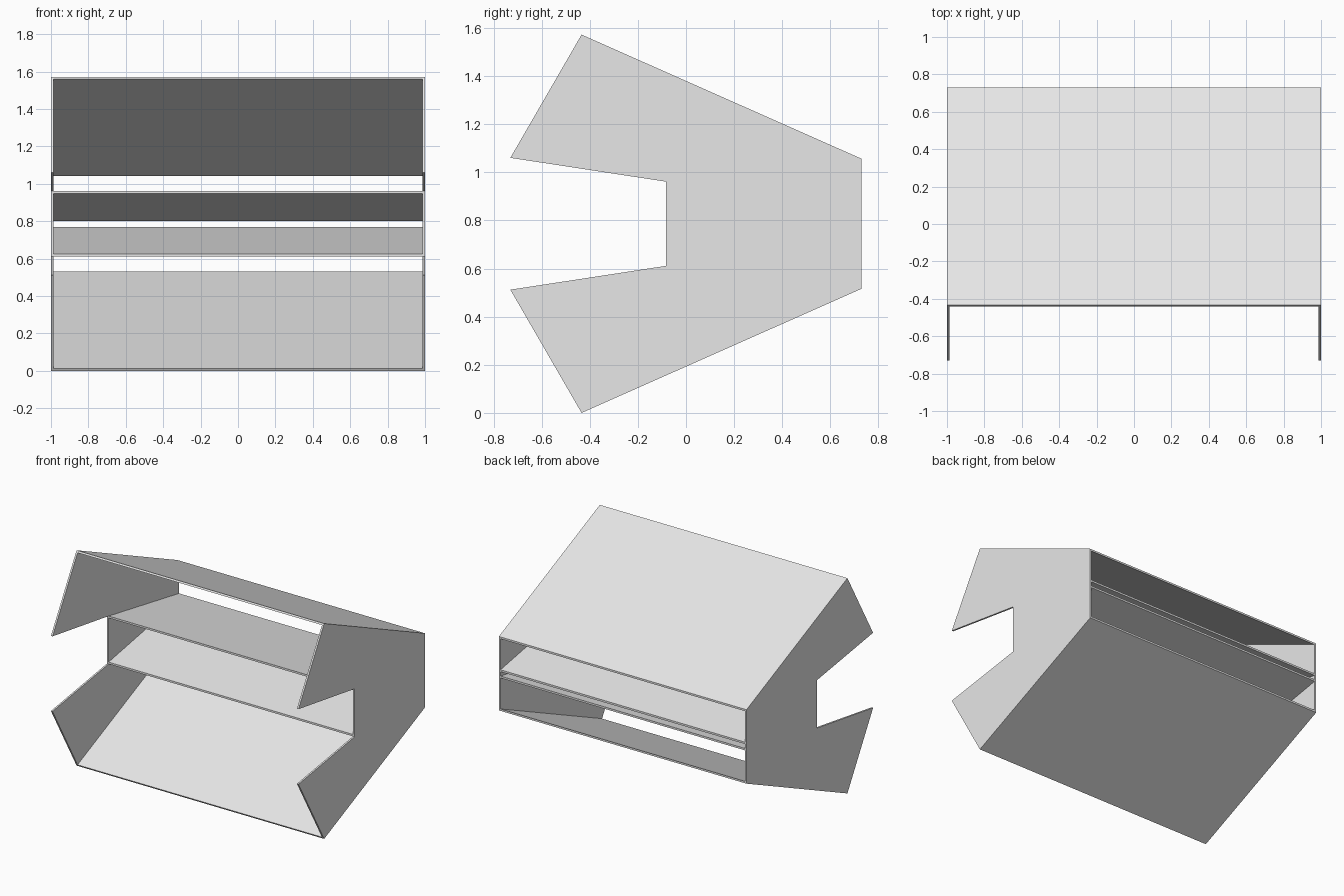
import bpy
import bmesh

HEIGHT = 1.572      # overall height
HALF = 1.0          # half of the overall width
WALL = 0.013        # board thickness

if "Cube" in bpy.data.objects:
    bpy.data.objects.remove(bpy.data.objects["Cube"], do_unlink=True)

# One plain grey for every board
grey = bpy.data.materials.new("light_grey")
grey.use_nodes = True
colour = (0.8, 0.8, 0.8, 1)
grey.diffuse_color = colour
grey.node_tree.nodes["Principled BSDF"].inputs["Base Color"].default_value = colour


def board(name, profile, x0, x1):
    """Extrude a side profile of (y, z) points from x0 to x1."""
    bm = bmesh.new()
    face = bm.faces.new([bm.verts.new((x0, y, z)) for y, z in profile])
    new = bmesh.ops.extrude_face_region(bm, geom=[face])["geom"]
    verts = [v for v in new if isinstance(v, bmesh.types.BMVert)]
    bmesh.ops.translate(bm, verts=verts, vec=(x1 - x0, 0, 0))
    bmesh.ops.recalc_face_normals(bm, faces=bm.faces)
    mesh = bpy.data.meshes.new(name)
    bm.to_mesh(mesh)
    bm.free()
    mesh.materials.append(grey)
    obj = bpy.data.objects.new(name, mesh)
    bpy.context.collection.objects.link(obj)
    return obj


def flip(profile):
    """Mirror a profile about mid height."""
    return [(y, HEIGHT - z) for y, z in reversed(profile)]


# Notched side panels
upper_half = [(0.73, 1.056), (-0.434, HEIGHT), (-0.73, 1.06), (-0.083, 0.961)]
side = upper_half + flip(upper_half)
board("left_side_panel", side, HALF - WALL, HALF)
board("right_side_panel", side, -HALF, WALL - HALF)

# Sloping outer boards and the inner shelves that converge toward the back
outer = [(-0.434, HEIGHT), (0.73, 1.056), (0.73, 1.042), (-0.441, 1.56)]
shelf = [(-0.083, 0.961), (0.73, 0.816), (0.73, 0.802), (-0.083, 0.947)]
for name, profile in (("sloping_board", outer), ("shelf", shelf)):
    board("upper_" + name, profile, WALL - HALF, HALF - WALL)
    board("lower_" + name, flip(profile), WALL - HALF, HALF - WALL)
